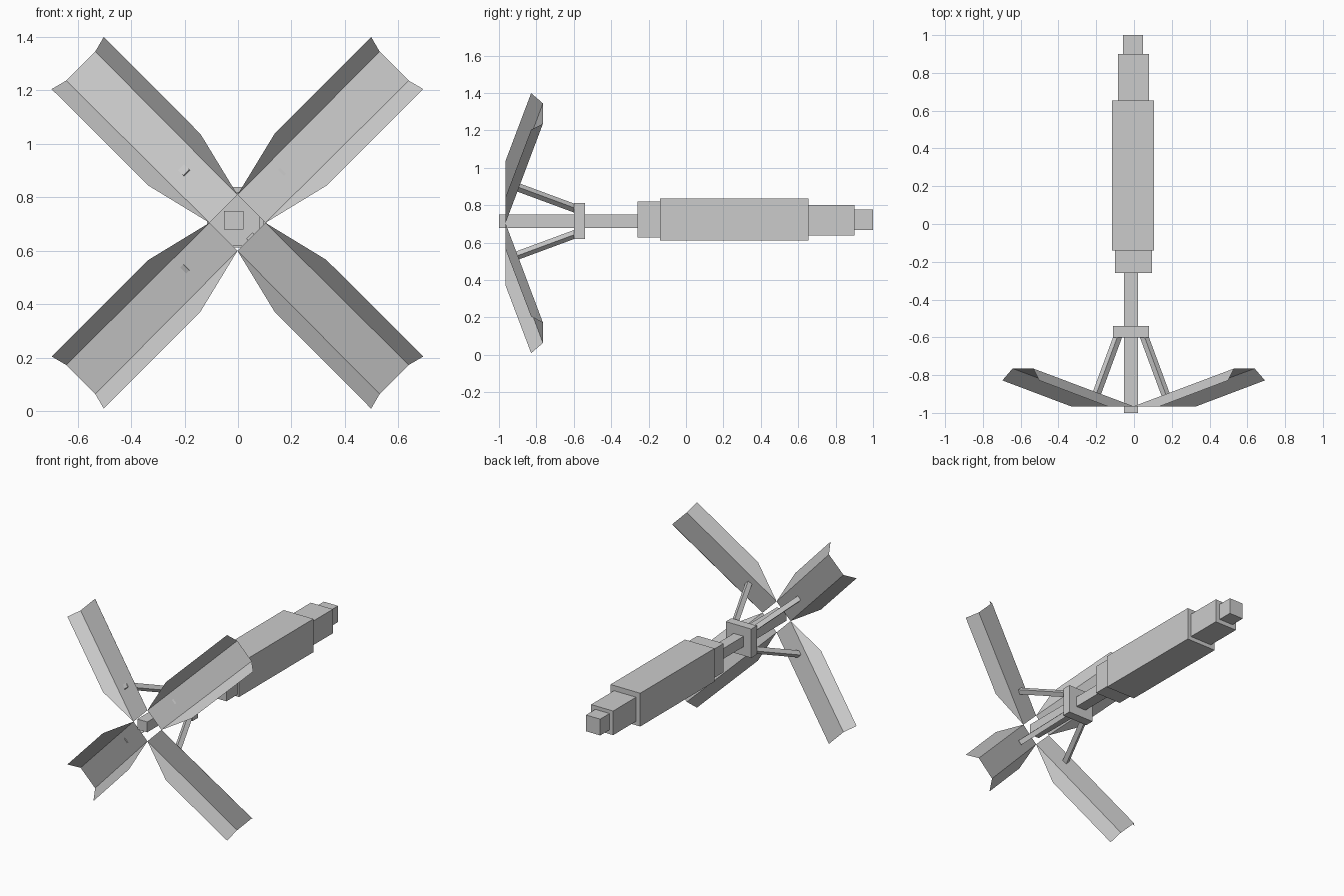
import bpy
import bmesh
import math
from mathutils import Matrix, Vector

if "Cube" in bpy.data.objects:
    bpy.data.objects.remove(bpy.data.objects["Cube"], do_unlink=True)

grey = bpy.data.materials.new("plain_grey")
grey.use_nodes = True
grey.diffuse_color = (0.6, 0.6, 0.6, 1)
grey.node_tree.nodes["Principled BSDF"].inputs["Base Color"].default_value = grey.diffuse_color


def add_object(name, bm):
    mesh = bpy.data.meshes.new(name)
    bm.to_mesh(mesh)
    bm.free()
    mesh.materials.append(grey)
    obj = bpy.data.objects.new(name, mesh)
    bpy.context.collection.objects.link(obj)
    return obj


def box(name, low, high):
    low, high = Vector(low), Vector(high)
    bm = bmesh.new()
    size = Matrix.Diagonal((high - low).to_4d())
    size[3][3] = 1
    bmesh.ops.create_cube(bm, size=1, matrix=Matrix.Translation((low + high) / 2) @ size)
    return add_object(name, bm)


# Stepped body, shaft and collar along the y axis
box("main_body", (-0.116, -0.14, 0.612), (0.106, 0.655, 0.837))
box("front_housing", (-0.10, -0.26, 0.626), (0.095, -0.14, 0.82))
box("rear_housing", (-0.085, 0.655, 0.639), (0.08, 0.90, 0.802))
box("tail_block", (-0.058, 0.90, 0.668), (0.048, 1.0, 0.778))
box("shaft", (-0.053, -1.0, 0.679), (0.021, -0.26, 0.749))
box("collar", (-0.11, -0.60, 0.618), (0.08, -0.54, 0.813))


def blade(name, turn):
    """Sheet folded along two lines: local x runs outward, z across."""
    bm = bmesh.new()
    fold, edge = {}, {}
    for s in (-1, 1):
        fold[s] = [bm.verts.new(p) for p in ((0.074, -0.965, s * 0.074), (0.829, -0.765, s * 0.077))]
        edge[s] = [bm.verts.new(p) for p in ((0.333, -0.965, s * 0.137), (0.845, -0.828, s * 0.138))]
    bm.faces.new((fold[-1][0], fold[-1][1], fold[1][1], fold[1][0]))
    bm.faces.new((fold[1][0], fold[1][1], edge[1][1], edge[1][0]))
    bm.faces.new((fold[-1][1], fold[-1][0], edge[-1][0], edge[-1][1]))
    bm.transform(Matrix.Translation((-0.002, 0, 0.704)) @ turn)
    add_object(name, bm)


def strut(name, turn):
    """Square bar from the collar to the middle of a blade."""
    start, end = Vector((0.085, -0.57, 0)), Vector((0.265, -0.914, 0))
    span = end - start
    bm = bmesh.new()
    place = (Matrix.Translation((start + end) / 2)
             @ Matrix.Rotation(math.atan2(span.y, span.x), 4, 'Z')
             @ Matrix.Diagonal((span.length, 0.032, 0.032, 1)))
    bmesh.ops.create_cube(bm, size=1, matrix=place)
    bm.transform(Matrix.Translation((-0.016, 0, 0.714)) @ turn)
    add_object(name, bm)


# Four blades with their struts, set on the diagonals
corners = ("lower_left", "lower_right", "upper_right", "upper_left")
for i, corner in enumerate(corners):
    turn = Matrix.Rotation(math.radians(45 + 90 * i), 4, 'Y')
    blade(corner + "_blade", turn)
    strut(corner + "_strut", turn)
